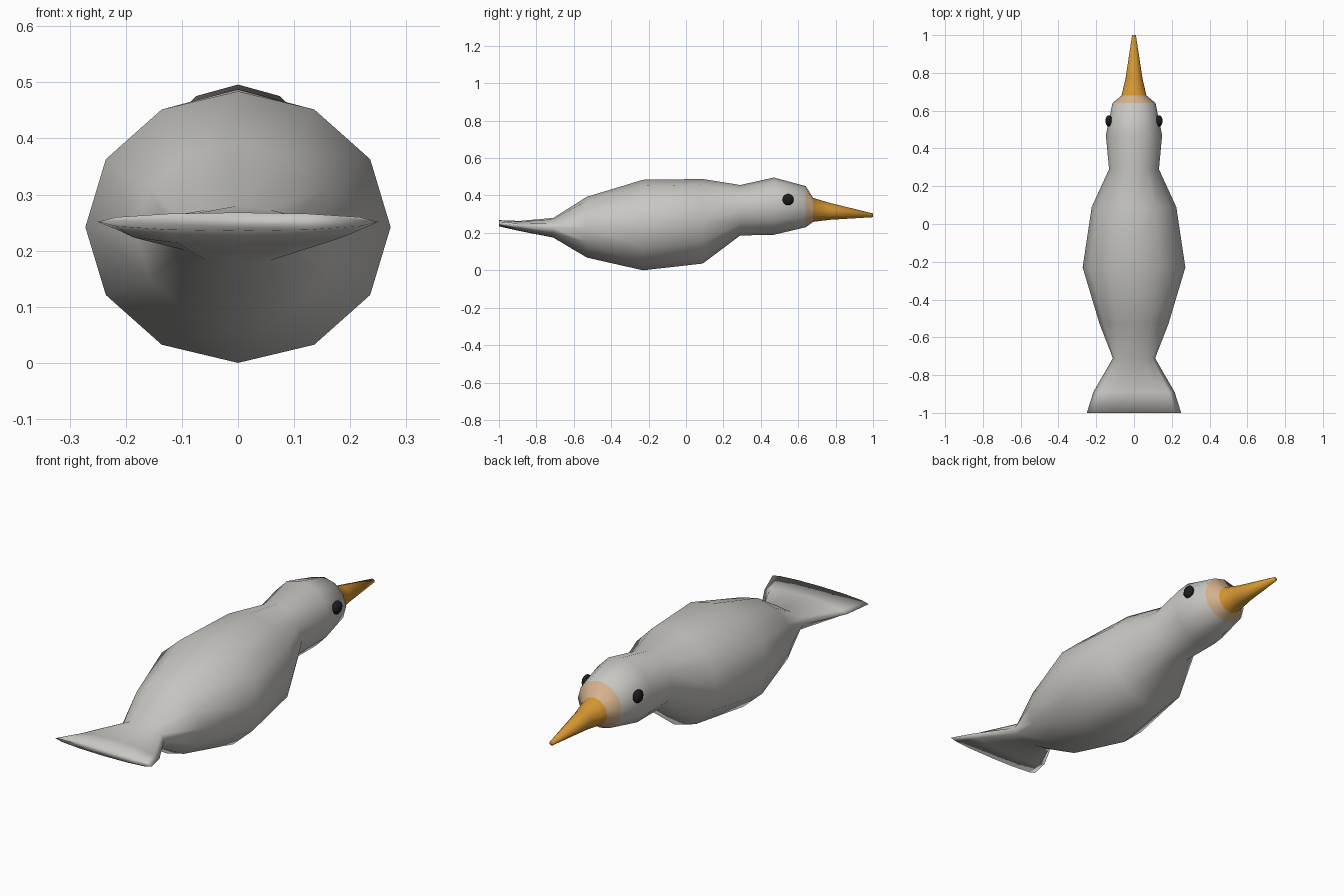
import bpy, bmesh, math
from mathutils import Matrix

if "Cube" in bpy.data.objects:
    bpy.data.objects.remove(bpy.data.objects["Cube"])


def material(name, rgb):
    m = bpy.data.materials.new(name)
    m.diffuse_color = (*rgb, 1)
    m.use_nodes = True
    m.node_tree.nodes["Principled BSDF"].inputs["Base Color"].default_value = m.diffuse_color
    return m


PLUMAGE = material("pale_grey_plumage", (0.58, 0.57, 0.545))
BLEND = material("peach_beak_base", (0.66, 0.44, 0.27))
ORANGE = material("orange_beak", (0.65, 0.30, 0.03))
BLACK = material("black_eye", (0.012, 0.012, 0.012))

SIDES = 12
# Stations along the bird: y, half width, bottom z, top z
STATIONS = [
    (-1.00, 0.250, 0.235, 0.268),
    (-0.89, 0.215, 0.210, 0.264),
    (-0.71, 0.112, 0.175, 0.280),
    (-0.53, 0.182, 0.068, 0.393),
    (-0.23, 0.272, 0.000, 0.484),
    (0.09, 0.224, 0.036, 0.488),
    (0.29, 0.132, 0.186, 0.456),
    (0.47, 0.149, 0.190, 0.496),
    (0.64, 0.114, 0.230, 0.450),
    (0.68, 0.066, 0.259, 0.387),
    (0.77, 0.045, 0.270, 0.360),
    (1.00, 0.010, 0.284, 0.304),
]


def finish(name, bm, mats):
    bmesh.ops.recalc_face_normals(bm, faces=bm.faces)
    for f in bm.faces:
        f.smooth = True
    me = bpy.data.meshes.new(name)
    bm.to_mesh(me)
    bm.free()
    for m in mats:
        me.materials.append(m)
    ob = bpy.data.objects.new(name, me)
    bpy.context.collection.objects.link(ob)
    return ob


# Body, tail fan, head and beak as one lofted skin
bm = bmesh.new()
rings = []
for y, w, lo, hi in STATIONS:
    ring = []
    for i in range(SIDES):
        a = 2 * math.pi * i / SIDES
        ring.append(bm.verts.new((w * math.sin(a), y,
                                  (lo + hi) / 2 + (hi - lo) / 2 * math.cos(a))))
    rings.append(ring)
for a, b in zip(rings, rings[1:]):
    for i in range(SIDES):
        j = (i + 1) % SIDES
        bm.faces.new((a[i], a[j], b[j], b[i]))
bm.faces.new(rings[0])
bm.faces.new(rings[-1])
# Colour by distance toward the beak tip
for f in bm.faces:
    y = f.calc_center_median().y
    f.material_index = 2 if y > 0.68 else 1 if y > 0.64 else 0
finish("bird_body", bm, [PLUMAGE, BLEND, ORANGE])

# Eyes
for side, label in ((-1, "left"), (1, "right")):
    bm = bmesh.new()
    bmesh.ops.create_uvsphere(
        bm, u_segments=12, v_segments=8, radius=0.03,
        matrix=Matrix.Translation((side * 0.133, 0.546, 0.378))
        @ Matrix.Diagonal((0.62, 1, 1, 1)))
    finish(label + "_eye", bm, [BLACK])
